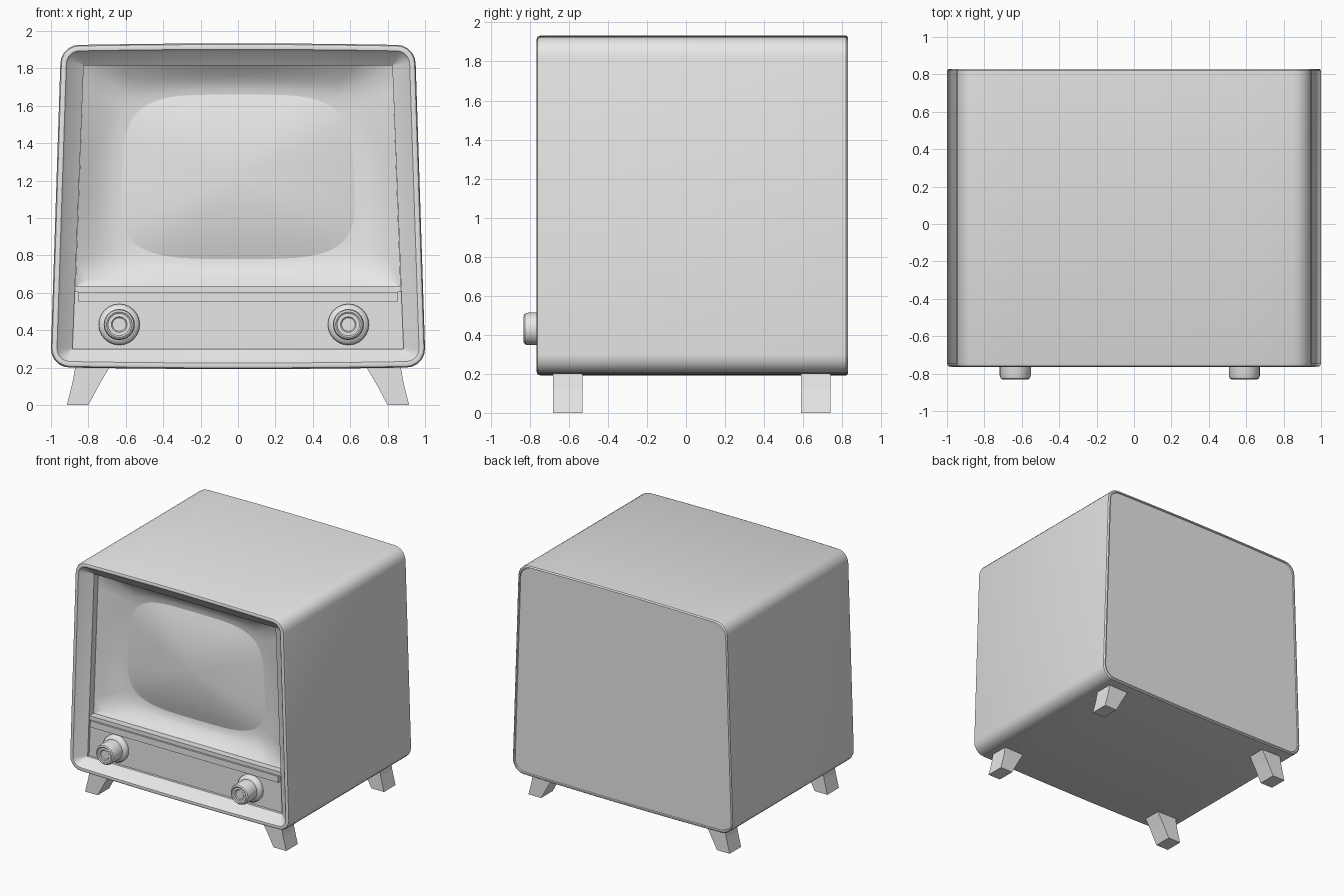
import bpy, bmesh, math
from mathutils import Vector, Matrix

cube = bpy.data.objects.get("Cube")
if cube:
    bpy.data.objects.remove(cube, do_unlink=True)

grey = bpy.data.materials.new("light_grey")
grey.use_nodes = True
COLOUR = (0.8, 0.8, 0.8, 1)
grey.diffuse_color = COLOUR
grey.node_tree.nodes["Principled BSDF"].inputs["Base Color"].default_value = COLOUR


def finish(name, bm, smooth=None):
    bmesh.ops.remove_doubles(bm, verts=bm.verts, dist=0.0002)
    bmesh.ops.recalc_face_normals(bm, faces=bm.faces)
    mesh = bpy.data.meshes.new(name)
    bm.to_mesh(mesh)
    bm.free()
    mesh.materials.append(grey)
    ob = bpy.data.objects.new(name, mesh)
    bpy.context.collection.objects.link(ob)
    if smooth:
        bpy.ops.object.select_all(action="DESELECT")
        ob.select_set(True)
        bpy.context.view_layer.objects.active = ob
        bpy.ops.object.shade_smooth_by_angle(angle=math.radians(smooth))
    return ob


def loft(name, rings, cap_start=False, cap_end=False, smooth=None):
    """Skin a series of closed rings that share one point count."""
    bm = bmesh.new()
    loops = [[bm.verts.new(p) for p in ring] for ring in rings]
    n = len(loops[0])
    for a, b in zip(loops, loops[1:]):
        for i in range(n):
            j = (i + 1) % n
            bm.faces.new((a[i], a[j], b[j], b[i]))
    if cap_start:
        bm.faces.new(loops[0])
    if cap_end:
        bm.faces.new(loops[-1])
    return finish(name, bm, smooth)


def trapezoid(y, bottom, top, half_bottom, half_top, radius, bulge=0.0, steps=5):
    """Rounded trapezoid ring, slightly bowed along top and bottom."""
    ring = []
    corners = [(half_top, top, 1, 1, 0), (-half_top, top, -1, 1, 90),
               (-half_bottom, bottom, -1, -1, 180), (half_bottom, bottom, 1, -1, 270)]
    for x, z, sx, sz, start in corners:
        for k in range(steps + 1):
            a = math.radians(start + 90 * k / steps)
            ring.append(Vector((x - sx * radius + radius * math.cos(a), y,
                                z - sz * radius + radius * math.sin(a))))
        if start in (0, 180):
            for t in (0.75, 0.5, 0.25, 0, -0.25, -0.5, -0.75):
                ring.append(Vector((sx * t * (abs(x) - radius), y,
                                    z + sz * bulge * (1 - t * t))))
    return ring


def body_ring(y, inset, radius=0.1):
    return trapezoid(y, 0.2 + inset, 1.925 - inset, 1.0 - inset, 0.95 - inset,
                     radius, 0.008)


# Cabinet shell: back panel, sides, rounded rim and lip sloping into the front
opening = (0.30, 1.815, 0.885, 0.825, 0.001)
loft("cabinet", [
    body_ring(0.822, 0.022, 0.085),
    body_ring(0.83, 0.018, 0.088),
    body_ring(0.83, 0.008, 0.095),
    body_ring(0.82, 0.0),
    body_ring(-0.745, 0.0),
    body_ring(-0.76, 0.006, 0.095),
    body_ring(-0.765, 0.018, 0.085),
    body_ring(-0.762, 0.032, 0.07),
    body_ring(-0.745, 0.046, 0.055),
    trapezoid(-0.69, *opening),
    trapezoid(-0.62, *opening),
], cap_start=True, smooth=35)


# Screen surround: dished funnel from a rectangle to the screen outline
N = 48
CX, CZ = 0.0, 1.22


def screen_point(a, scale, y):
    c, s = math.cos(a), math.sin(a)
    e = 0.5
    x = math.copysign(abs(c) ** e, c) * 0.62
    z = math.copysign(abs(s) ** e, s) * 0.44
    x *= 1 - 0.035 * z / 0.44 * abs(x) / 0.62
    return Vector((CX + x * scale, y, CZ + z * scale))


def frame_point(a, y):
    c, s = math.cos(a), math.sin(a)
    m = max(abs(c), abs(s))
    z = 1.225 + 0.595 * s / m
    half = 0.87 - 0.045 * (z - 0.63) / 1.19
    return Vector((half * c / m, y, z))


angles = [2 * math.pi * i / N for i in range(N)]
outer = [frame_point(a, -0.635) for a in angles]
inner = [screen_point(a, 1, -0.54) for a in angles]
funnel = []
for t in (0, 0.2, 0.4, 0.6, 0.8, 1):
    ring = [p.lerp(q, t) for p, q in zip(outer, inner)]
    for p in ring:
        p.y = -0.635 + 0.095 * math.sin(t * math.pi / 2)
    funnel.append(ring)
loft("screen_surround", funnel, smooth=40)

# Bulging picture tube
loft("screen", [[screen_point(a, r, -0.54 - 0.07 * (1 - r * r)) for a in angles]
                for r in (1, 0.85, 0.7, 0.5, 0.3, 0.12)], cap_end=True, smooth=40)


def block(name, x, y0, y1, z0, z1, x_top=None):
    x_top = x_top or x
    ring = lambda y: [(-x, y, z0), (x, y, z0), (x_top, y, z1), (-x_top, y, z1)]
    return loft(name, [ring(y0), ring(y1)], True, True)


# Control panel with its ledge and trim bar
block("control_panel", 0.885, -0.67, -0.60, 0.30, 0.61, 0.873)
block("ledge", 0.872, -0.685, -0.60, 0.603, 0.637, 0.87)
block("trim_bar", 0.855, -0.70, -0.64, 0.553, 0.605)


# Turned knobs with a flared skirt and a dimpled face
knob_profile = [(0.11, -0.66), (0.11, -0.69), (0.1, -0.705), (0.083, -0.712),
                (0.083, -0.81), (0.078, -0.825), (0.068, -0.832), (0.06, -0.826),
                (0.042, -0.826), (0.036, -0.82)]
for name, x in (("right_knob", -0.635), ("left_knob", 0.59)):
    loft(name, [[(x + r * math.cos(a), y, 0.43 + r * math.sin(a))
                 for a in (math.tau * i / 24 for i in range(24))]
                for r, y in knob_profile], cap_end=True, smooth=35)


# Splayed legs
leg_profile = [(0.865, 0.23), (0.885, 0.12), (0.915, 0.0), (0.8, 0.0),
               (0.735, 0.12), (0.67, 0.23)]
for end, y0, y1 in (("front", -0.68, -0.53), ("back", 0.59, 0.74)):
    for side, s in (("left", 1), ("right", -1)):
        loft(f"{end}_{side}_leg", [[(s * x, y, z) for x, z in leg_profile]
                                   for y in (y0, y1)], True, True)
